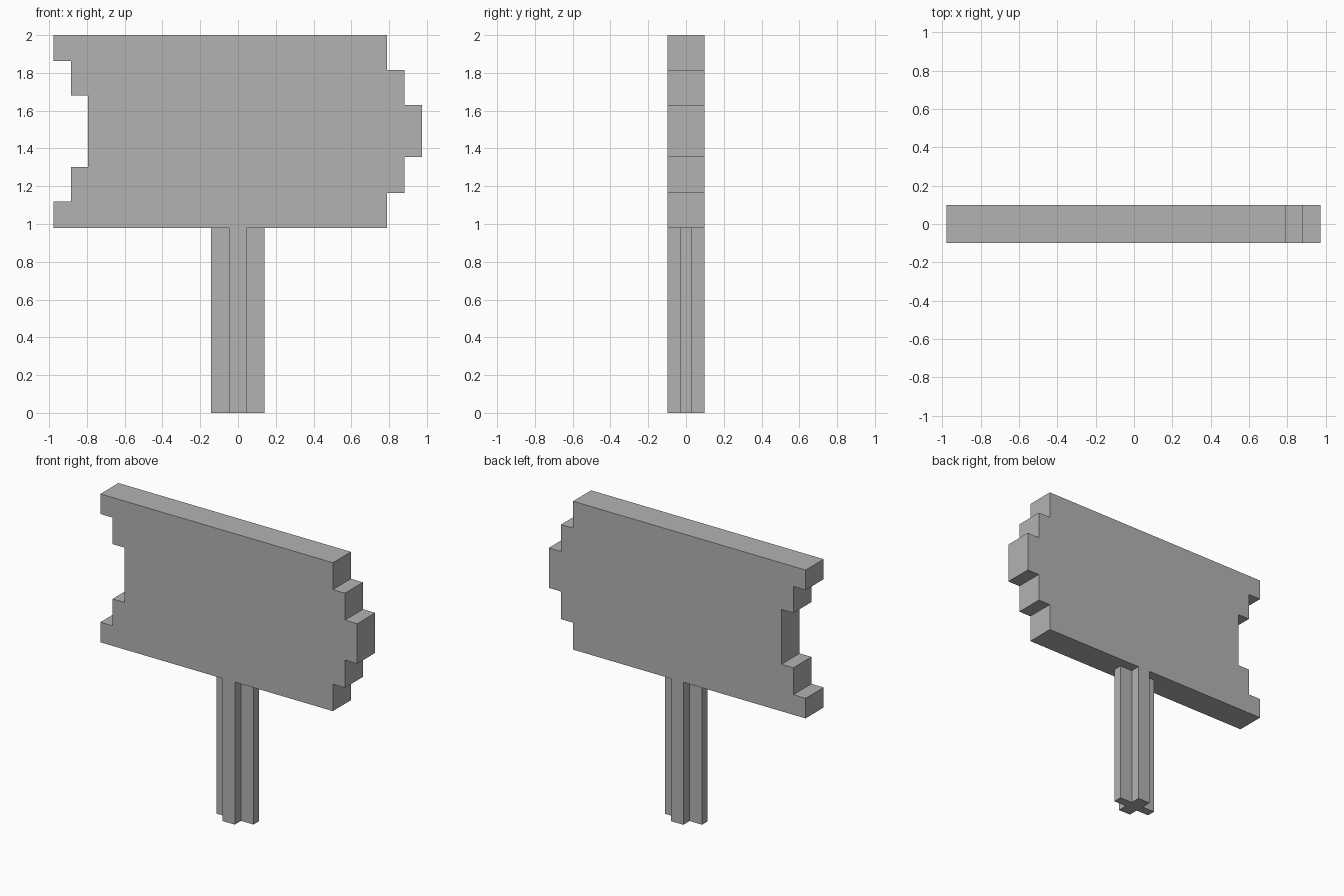
import bpy
import bmesh
from mathutils import Vector

if "Cube" in bpy.data.objects:
    bpy.data.objects.remove(bpy.data.objects["Cube"])

grey = bpy.data.materials.new("plain grey")
grey.diffuse_color = (0.45, 0.45, 0.45, 1.0)
grey.use_nodes = True
grey.node_tree.nodes["Principled BSDF"].inputs["Base Color"].default_value = grey.diffuse_color


def extrude_profile(name, points, direction):
    """Flat outline pushed along a direction into a solid."""
    bm = bmesh.new()
    face = bm.faces.new([bm.verts.new(p) for p in points])
    out = bmesh.ops.extrude_face_region(bm, geom=[face], use_keep_orig=True)
    moved = [g for g in out["geom"] if isinstance(g, bmesh.types.BMVert)]
    bmesh.ops.translate(bm, verts=moved, vec=Vector(direction))
    bmesh.ops.recalc_face_normals(bm, faces=bm.faces)
    mesh = bpy.data.meshes.new(name)
    bm.to_mesh(mesh)
    bm.free()
    mesh.materials.append(grey)
    obj = bpy.data.objects.new(name, mesh)
    bpy.context.collection.objects.link(obj)
    return obj


# Sign board: stepped notch on the left, stepped point on the right
DEPTH, BOTTOM, TOP = 0.098, 0.98, 2.0
board = [(-0.978, TOP), (-0.978, 1.862), (-0.885, 1.862), (-0.885, 1.68),
         (-0.795, 1.68), (-0.795, 1.303), (-0.885, 1.303), (-0.885, 1.118),
         (-0.978, 1.118), (-0.978, BOTTOM),
         (0.79, BOTTOM), (0.79, 1.165), (0.882, 1.165), (0.882, 1.355),
         (0.975, 1.355), (0.975, 1.63), (0.882, 1.63), (0.882, 1.815),
         (0.79, 1.815), (0.79, TOP)]
extrude_profile("sign_board", [(x, -DEPTH, z) for x, z in board], (0, 2 * DEPTH, 0))

# Post: cross-shaped section, up to the underside of the board
CX, X0, X1, Y0, Y1 = -0.002, 0.046, 0.141, 0.03, DEPTH
cross = [(-X0, -Y1), (X0, -Y1), (X0, -Y0), (X1, -Y0), (X1, Y0), (X0, Y0),
         (X0, Y1), (-X0, Y1), (-X0, Y0), (-X1, Y0), (-X1, -Y0), (-X0, -Y0)]
extrude_profile("post", [(CX + x, y, 0) for x, y in cross], (0, 0, BOTTOM))
